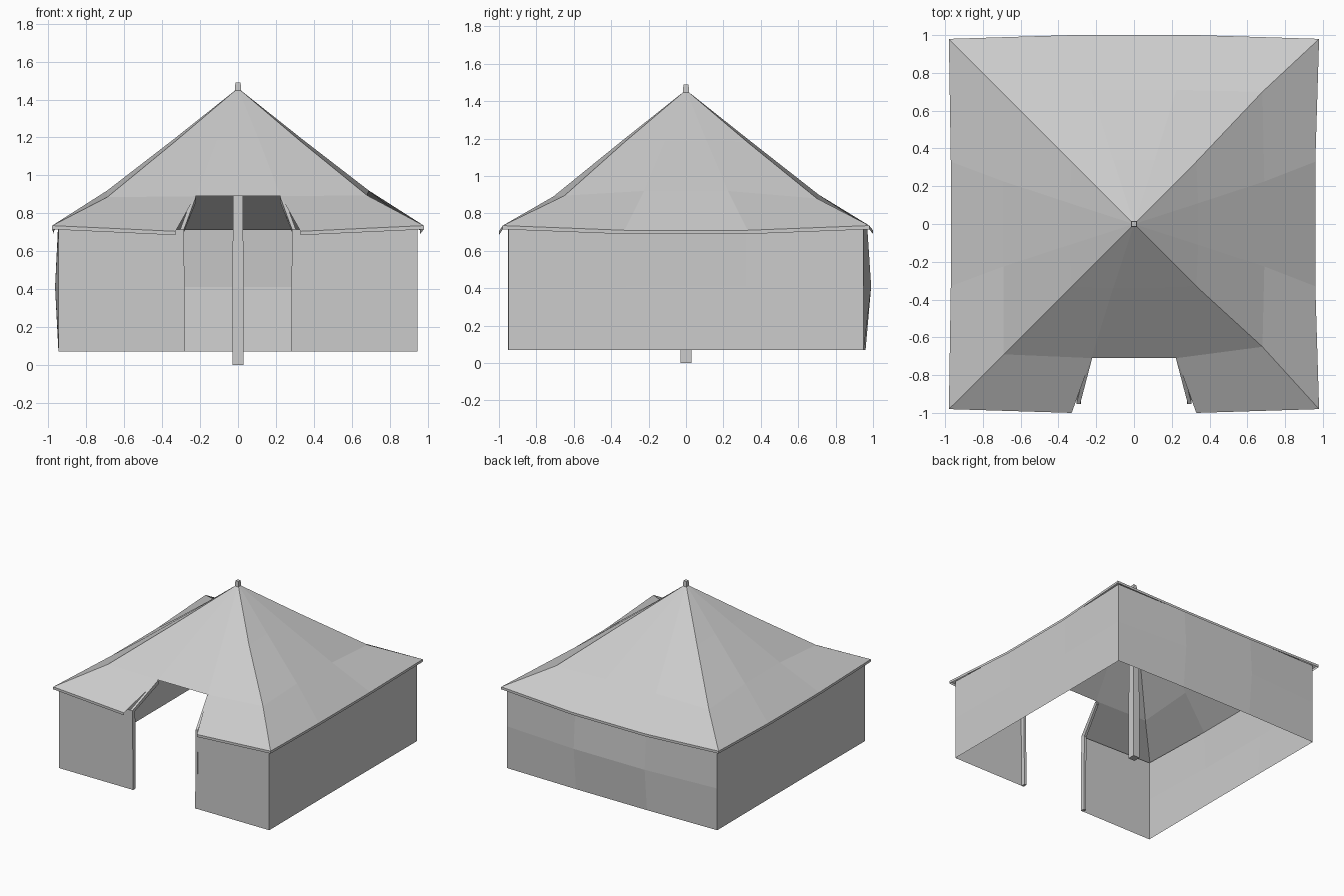
import bpy, bmesh
from mathutils import Vector, Matrix
from math import pi

if "Cube" in bpy.data.objects:
    bpy.data.objects.remove(bpy.data.objects["Cube"])


def finish(bm, name):
    bmesh.ops.remove_doubles(bm, verts=bm.verts, dist=0.0005)
    bmesh.ops.recalc_face_normals(bm, faces=bm.faces)
    me = bpy.data.meshes.new(name)
    bm.to_mesh(me)
    bm.free()
    ob = bpy.data.objects.new(name, me)
    bpy.context.collection.objects.link(ob)
    return ob


def grid(bm, rows, skip=()):
    """Quads between rows of points; skip holds (row, column) cells left open."""
    for r in range(len(rows) - 1):
        for c in range(len(rows[0]) - 1):
            if (r, c) in skip:
                continue
            quad = [rows[r][c], rows[r][c + 1], rows[r + 1][c + 1], rows[r + 1][c]]
            vs = []
            for p in quad:
                if p not in vs:
                    vs.append(p)
            bm.faces.new([bm.verts.new(p) for p in vs])


def on_side(k, lateral, dist, z):
    """Point on side k (0 front, 1 right, 2 back, 3 left)."""
    return Matrix.Rotation(k * pi / 2, 3, 'Z') @ Vector((lateral, -dist, z))


# Canvas roof: four sagging panels with a drooping hem, doorway cut at front
apex = Vector((0, 0, 1.46))
signs = [(-1, -1), (1, -1), (1, 1), (-1, 1)]
hip2 = [(.69, .69, .885), (.68, .65, .895), (.68, .70, .88), (.69, .69, .885)]
mid2 = [(.71, .89), (.69, .92), (.71, .90), (.69, .92)]
eave = [(1.0, .705), (.96, .71), (1.0, .71), (.97, .71)]


def corner(k, x, y, z):
    sx, sy = signs[k % 4]
    return Vector((sx * x, sy * y, z))


bm = bmesh.new()
for k in range(4):
    n = (k + 1) % 4
    rows = [[apex] * 4]
    rows.append([corner(k, .33, .33, 1.18), on_side(k, -.11, .34, 1.19),
                 on_side(k, .11, .34, 1.19), corner(n, .33, .33, 1.18)])
    d, z = mid2[k]
    rows.append([corner(k, *hip2[k]), on_side(k, -.225, d, z),
                 on_side(k, .225, d, z), corner(n, *hip2[n])])
    d, z = eave[k]
    edge = [corner(k, .98, .98, .735), on_side(k, -.33, d, z),
            on_side(k, .33, d, z), corner(n, .98, .98, .735)]
    rows += [edge, [p - Vector((0, 0, .02)) for p in edge]]
    grid(bm, rows, {(2, 1), (3, 1)} if k == 0 else ())
finish(bm, "canvas_roof")

# Walls: three panels per side, bulging on the back and left
bm = bmesh.new()
bulge = [(.95, .95, .95), (.945, .94, .94), (.96, .99, .97), (.945, .965, .95)]
for k in range(4):
    rows = []
    w = .29 if k == 0 else .32
    for (z, d, top) in zip((.07, .41, .715), bulge[k], (0, 0, 1)):
        rows.append([corner(k, .947, .95, z + .015 * top), on_side(k, -w, d, z),
                     on_side(k, w, d, z), corner(k + 1, .947, .95, z + .015 * top)])
    grid(bm, rows, {(0, 1), (1, 1)} if k == 0 else ())
finish(bm, "canvas_walls")

# Folded-back canvas trim on both sides of the doorway
bm = bmesh.new()
for s in (-1, 1):
    rows = []
    for x, y, z, dy, dz in ((.222, -.712, .888, .01, -.03),
                            (.285, -.952, .715, .035, -.015),
                            (.28, -.952, .07, .035, 0)):
        ring = [(x, y, z), (x + .02, y, z),
                (x + .02, y + dy, z + dz), (x, y + dy, z + dz), (x, y, z)]
        rows.append([Vector((s * a, b, c)) for a, b, c in ring])
    grid(bm, rows)
    for end in (rows[0], rows[-1]):
        bm.faces.new([bm.verts.new(p) for p in end[:4]])
finish(bm, "doorway_trim")

# Centre pole, tapering to a small tip above the roof
bm = bmesh.new()
rows = [[Vector((x * h, y * h, z)) for x, y in signs + signs[:1]]
        for h, z in ((.029, 0), (.027, 1.0), (.017, 1.43), (.014, 1.49))]
grid(bm, rows)
for end in (rows[0], rows[-1]):
    bm.faces.new([bm.verts.new(p) for p in end[:4]])
finish(bm, "centre_pole")
